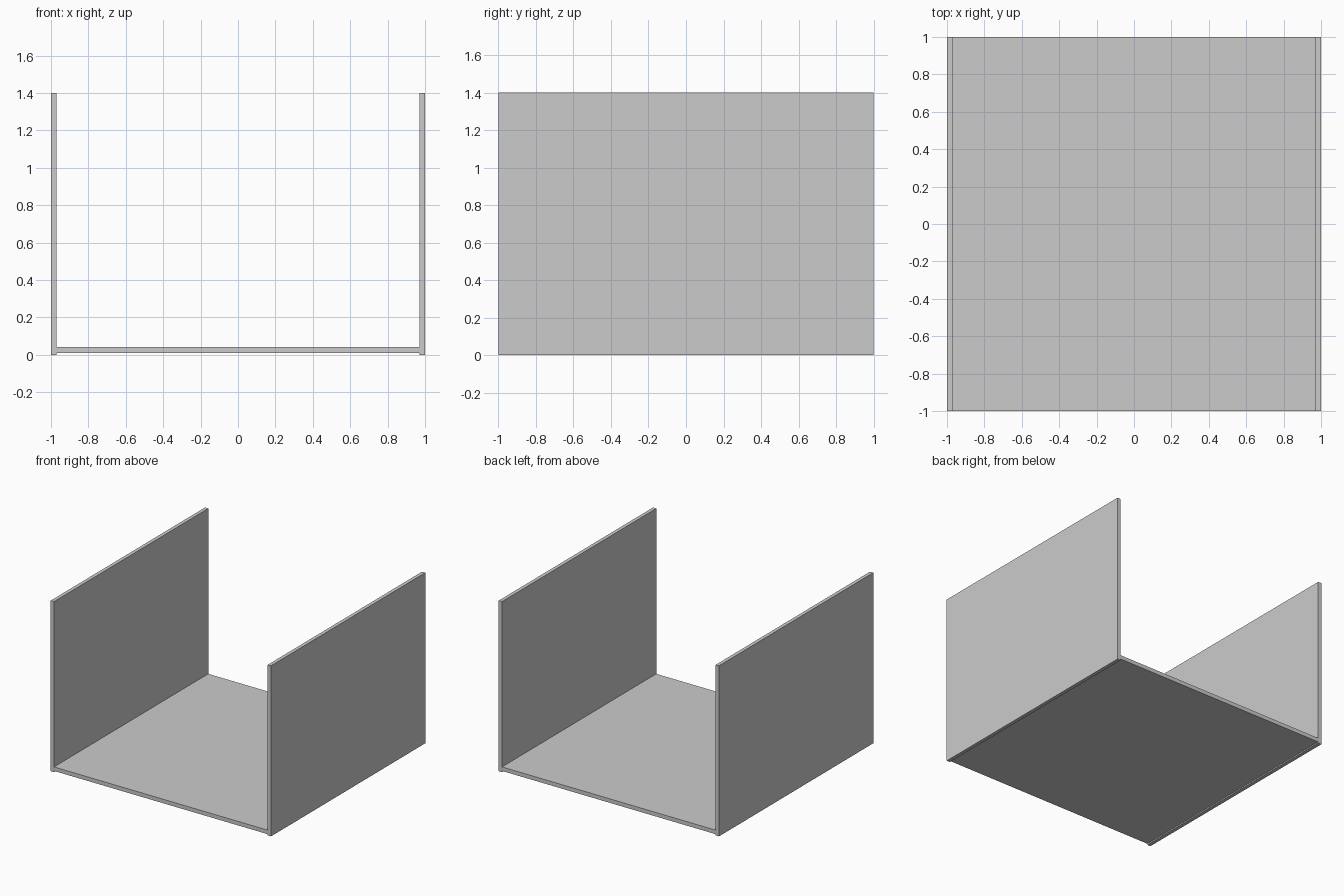
import bpy

if "Cube" in bpy.data.objects:
    bpy.data.objects.remove(bpy.data.objects["Cube"])


def panel(name, x, y, z):
    """Axis-aligned board given as (min, max) ranges."""
    bpy.ops.mesh.primitive_cube_add(
        size=1, location=[(a + b) / 2 for a, b in (x, y, z)])
    ob = bpy.context.object
    ob.name = name
    ob.scale = [b - a for a, b in (x, y, z)]
    bpy.ops.object.transform_apply(location=False, rotation=False, scale=True)
    return ob


DEPTH = (-1.0, 1.0)
WALL = 0.03

# Floor board, raised slightly between the side walls
panel("floor_panel", (-1 + WALL, 1 - WALL), DEPTH, (0.01, 0.043))

# Side walls
panel("left_wall", (-1, -1 + WALL), DEPTH, (0, 1.4))
panel("right_wall", (1 - WALL, 1), DEPTH, (0, 1.4))
